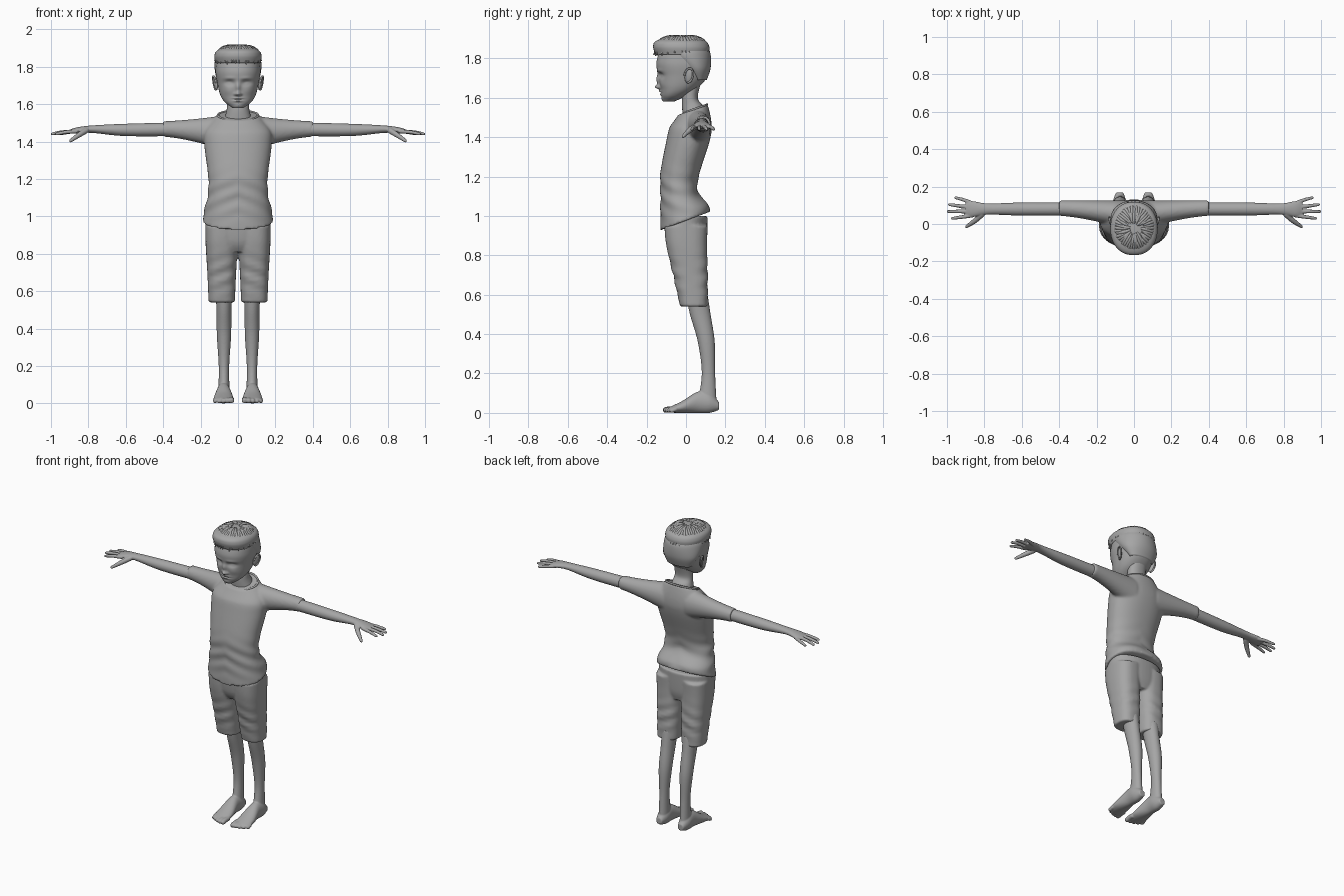
import bpy, bmesh, math, random
from mathutils import Vector

if "Cube" in bpy.data.objects:
    bpy.data.objects.remove(bpy.data.objects["Cube"])
random.seed(4)

grey = bpy.data.materials.new("plain grey")
grey.use_nodes = True
grey.diffuse_color = (0.38, 0.38, 0.38, 1)
grey.node_tree.nodes["Principled BSDF"].inputs["Base Color"].default_value = grey.diffuse_color


# ---- helpers ----
def catmull(before, start, end, after, t):
    """Smooth blend between start and end."""
    bend = 2 * before - 5 * start + 4 * end - after
    twist = after - before + 3 * (start - end)
    return start + (t * (end - before) + t * t * bend + t ** 3 * twist) / 2


def spline(rows, steps):
    """Smooth curve through rows of numbers."""
    last = len(rows) - 1
    smooth_rows = []
    for i in range(last):
        quads = list(zip(rows[max(i - 1, 0)], rows[i], rows[i + 1], rows[min(i + 2, last)]))
        for step in range(steps):
            smooth_rows.append([catmull(*quad, step / steps) for quad in quads])
    return smooth_rows + [rows[last]]


def skin_rings(bm, rings, sides, power=2):
    """Bridge superelliptic rings given as centre, u, v vectors."""
    loops = []
    for centre, u, v in rings:
        loop = []
        for k in range(sides):
            angle = math.tau * k / sides
            c, s = math.cos(angle), math.sin(angle)
            c, s = (math.copysign(abs(value) ** (2 / power), value) for value in (c, s))
            loop.append(bm.verts.new(centre + u * c + v * s))
        loops.append(loop)
    for low, high in zip(loops, loops[1:]):
        for k in range(sides):
            after = (k + 1) % sides
            bm.faces.new((low[k], low[after], high[after], high[k]))
    bm.faces.new(reversed(loops[0]))
    bm.faces.new(loops[-1])


def loft_z(bm, rows, x=0, sides=48, steps=8, power=2.2, tilt=lambda z: 0):
    """Upright form; each row is height, half width, front, back."""
    rings = []
    for z, width, front, back in spline(rows, steps):
        depth = (back - front) / 2
        rings.append((Vector((x, (front + back) / 2, z)), Vector((width, 0, 0)),
                      Vector((0, depth, depth * tilt(z)))))
    skin_rings(bm, rings, sides, power)


def tube(bm, points, steps=5, sides=12):
    """Round-tipped tube; each point is x, y, z, radius."""
    path = spline(points, steps)
    centres = [Vector(row[:3]) for row in path]
    rings = []
    for i, row in enumerate(path):
        along = (centres[min(i + 1, len(path) - 1)] - centres[max(i - 1, 0)]).normalized()
        u = along.orthogonal().normalized() if abs(along.z) > 0.9 else along.cross((0, 0, 1)).normalized()
        v = u.cross(along)
        rings.append((centres[i], u * row[3], v * row[3]))
    centre, u, v = rings[-1]
    for reach in (0.5, 0.85):
        shrink = math.sqrt(1 - reach * reach)
        rings.append((centre + along * u.length * reach, u * shrink, v * shrink))
    skin_rings(bm, rings, sides)


def push(bm, x, z, wide, high, depth):
    """Soft sculpting stroke on the front of the face, on both sides."""
    for vert in bm.verts:
        if vert.co.y < -0.05:
            reach = ((abs(vert.co.x) - x) / wide) ** 2 + ((vert.co.z - z) / high) ** 2
            vert.co.y += depth * math.exp(-reach)


def finish(name, bm, voxel=0, smooth=3, mirror=False):
    bmesh.ops.recalc_face_normals(bm, faces=bm.faces[:])
    mesh = bpy.data.meshes.new(name)
    bm.to_mesh(mesh)
    bm.free()
    mesh.materials.append(grey)
    for polygon in mesh.polygons:
        polygon.use_smooth = True
    part = bpy.data.objects.new(name, mesh)
    bpy.context.scene.collection.objects.link(part)
    if voxel:
        blend = part.modifiers.new("blend", "REMESH")
        blend.mode, blend.voxel_size, blend.use_smooth_shade = "VOXEL", voxel, True
        soften = part.modifiers.new("soften", "SMOOTH")
        soften.factor, soften.iterations = 0.5, smooth
    if mirror:
        part.modifiers.new("both sides", "MIRROR").use_mirror_merge = False


# ---- shirt body, with leaning hem and neckline ----
bm = bmesh.new()
loft_z(bm, [(.975, .19, -.13, .125), (1.03, .18, -.13, .115), (1.13, .16, -.13, .06),
            (1.22, .16, -.13, .07), (1.38, .18, -.1, .12), (1.46, .175, -.08, .13),
            (1.54, .11, -.04, .11)],
       sides=64, tilt=lambda z: max(0, 3 * (1.1 - z), 4 * (z - 1.45)))
for vert in bm.verts:  # soft cloth folds round the waist
    x, y, z = vert.co
    fold = math.sin(75 * z + 28 * abs(x) + 14 * y) * math.exp(-((z - 1.1) / .1) ** 2)
    vert.co += Vector((x, y, 0)).normalized() * fold * .004

# sleeves flaring into the shoulders
for side in (-1, 1):
    rings = []
    for step in range(11):
        t = step / 10
        flare = (1 - t) ** 1.5
        rings.append((Vector((side * (.08 + .32 * t), .085 - .03 * flare, 1.467 - .02 * flare)),
                      Vector((0, .042 + .03 * flare, 0)), Vector((0, 0, .042 + .05 * flare))))
    skin_rings(bm, rings, 32)
finish("shirt", bm, voxel=.008, smooth=4)

# ---- collar rim dipping at the front ----
bm = bmesh.new()
rim = []
for k in range(26):
    angle = math.tau * k / 24
    y = -math.cos(angle)
    rim.append((.108 * math.sin(angle), .037 + .07 * y, 1.54 + .025 * y - .02 * max(0, -y) ** 6, .006))
tube(bm, rim, steps=2, sides=8)
finish("collar", bm)

# ---- shorts ----
bm = bmesh.new()
loft_z(bm, [(.81, .14, -.07, .09), (.87, .17, -.1, .105), (1, .175, -.115, .11)])
for side in (-1, 1):
    loft_z(bm, [(.54, .07, -.03, .11), (.7, .077, -.065, .11), (.85, .086, -.1, .107),
                (.95, .087, -.11, .11)], x=side * .087, power=2.5)
for vert in bm.verts:  # gentle creases
    x, y, z = vert.co
    vert.co.y += .004 * math.sin(80 * z + 30 * abs(x)) * math.exp(-((z - .69) / .09) ** 2)
finish("shorts", bm, voxel=.007, smooth=4)

# ---- arm, palm, fingers and thumb ----
bm = bmesh.new()
arm = spline([(.3, 1.466, .036, .037), (.6, 1.462, .035, .033), (.78, 1.466, .03, .02),
              (.86, 1.46, .042, .016), (.9, 1.453, .036, .01)], 8)
skin_rings(bm, [(Vector((x, .08, z)), Vector((0, deep, 0)), Vector((0, 0, high)))
                for x, z, deep, high in arm], 32)
for i in range(4):
    tip = .995 - .014 * (i - 1.3) ** 2
    tube(bm, [(.86, .046 + .021 * i, 1.455, .011), (tip - .05, .037 + .03 * i, 1.45, .01),
              (tip, .03 + .037 * i, 1.44, .008)])
tube(bm, [(.81, .055, 1.46, .016), (.85, .018, 1.435, .014), (.895, -.014, 1.404, .009)])
finish("arm", bm, voxel=.004, mirror=True)

# ---- leg, foot and toes ----
bm = bmesh.new()
loft_z(bm, [(.06, .03, .06, .155), (.2, .028, .08, .148), (.36, .038, .06, .146),
            (.5, .04, .02, .125), (.6, .046, 0, .11)], x=.075, power=2)
foot = spline([(.168, .035, .02, .02), (.12, .05, .036, .05), (.06, .054, .038, .054),
               (-.02, .03, .052, .03), (-.085, .015, .05, .014)], 8)
skin_rings(bm, [(Vector((.077, y, z)), Vector((wide, 0, 0)), Vector((0, 0, high)))
                for y, z, wide, high in foot], 32)
for k in range(5):
    x, radius, reach = .035 + .022 * k, .015 - .001 * k, .002 * k * k - .104
    tube(bm, [(x, -.05, .02, radius), (x, reach + .02, .019, radius), (x, reach, radius, radius)])
finish("leg", bm, voxel=.0045, mirror=True)

# ---- neck ----
bm = bmesh.new()
loft_z(bm, [(1.46, .09, -.01, .1), (1.55, .065, -.02, .09), (1.6, .058, -.02, .06),
            (1.69, .06, -.02, .08)])
finish("neck", bm)

# ---- head with sculpted face ----
bm = bmesh.new()
loft_z(bm, [(1.58, .03, -.115, -.06), (1.61, .07, -.125, 0), (1.65, .095, -.13, .06),
            (1.71, .11, -.14, .11), (1.78, .12, -.15, .123), (1.86, .107, -.12, .1),
            (1.9, .05, -.06, .04)], sides=112, steps=14)
push(bm, .045, 1.714, .024, .014, .018)   # eye sockets
push(bm, .047, 1.712, .016, .009, -.008)  # eyelids
push(bm, .045, 1.738, .03, .009, -.004)   # brows
push(bm, .055, 1.67, .026, .022, -.004)   # cheeks
push(bm, .013, 1.653, .009, .008, -.01)   # nostril wings
push(bm, 0, 1.69, .012, .026, -.014)      # nose bridge
push(bm, 0, 1.655, .011, .013, -.024)     # nose tip
push(bm, 0, 1.632, .024, .006, -.007)     # upper lip
push(bm, 0, 1.625, .026, .004, .005)      # mouth line
push(bm, 0, 1.617, .02, .006, -.007)      # lower lip
push(bm, 0, 1.592, .022, .01, -.004)      # chin
finish("head", bm)

# ---- ear shell and curled rim ----
bm = bmesh.new()
bmesh.ops.create_uvsphere(bm, u_segments=24, v_segments=16, radius=1)
for vert in bm.verts:
    x, y, z = vert.co
    vert.co = (.12 + .01 * x + .006 * (y + z), .014 + .02 * y + .005 * z, 1.712 + .037 * z)
curl = []
for k in range(13):
    angle = math.pi * (1 - k / 8)
    across, up = math.cos(angle), math.sin(angle)
    curl.append((.125 + .006 * (across + up), .014 + .022 * across + .005 * up, 1.713 + .036 * up, .005))
tube(bm, curl, steps=3)
finish("ear", bm, mirror=True)

# ---- cropped hair on back and sides ----
bm = bmesh.new()
loft_z(bm, [(1.69, .085, .03, .105), (1.75, .118, -.03, .125), (1.82, .125, -.11, .125),
            (1.86, .11, -.1, .105)], power=2)
finish("cropped_hair", bm)

# ---- long top hair ----
bm = bmesh.new()
loft_z(bm, [(1.82, .12, -.155, .115), (1.86, .126, -.167, .118), (1.89, .107, -.15, .095),
            (1.913, .04, -.07, .02)])
finish("top_hair", bm)

# ---- swept locks from the crown to the hairline ----
bm = bmesh.new()
locks = 44
for k in range(locks):
    start, twist = random.uniform(.15, .45), random.uniform(-.25, .25)
    droop = random.uniform(.007, .022) * max(0, math.cos(math.tau * k / locks))
    lock = []
    for t in (0, .25, .5, .75, 1):
        angle = math.tau * k / locks + twist * (t - .5)
        spread = start + (1 - start) * t
        lock.append((.125 * spread * math.sin(angle), -.022 - .142 * spread * math.cos(angle),
                     1.832 + .08 * math.sqrt(1 - min(1, spread) ** 2.6) - droop * t ** 6,
                     .011 * math.sin(math.pi * (.2 + .72 * t))))
    tube(bm, lock, steps=4, sides=8)
finish("hair_locks", bm)
